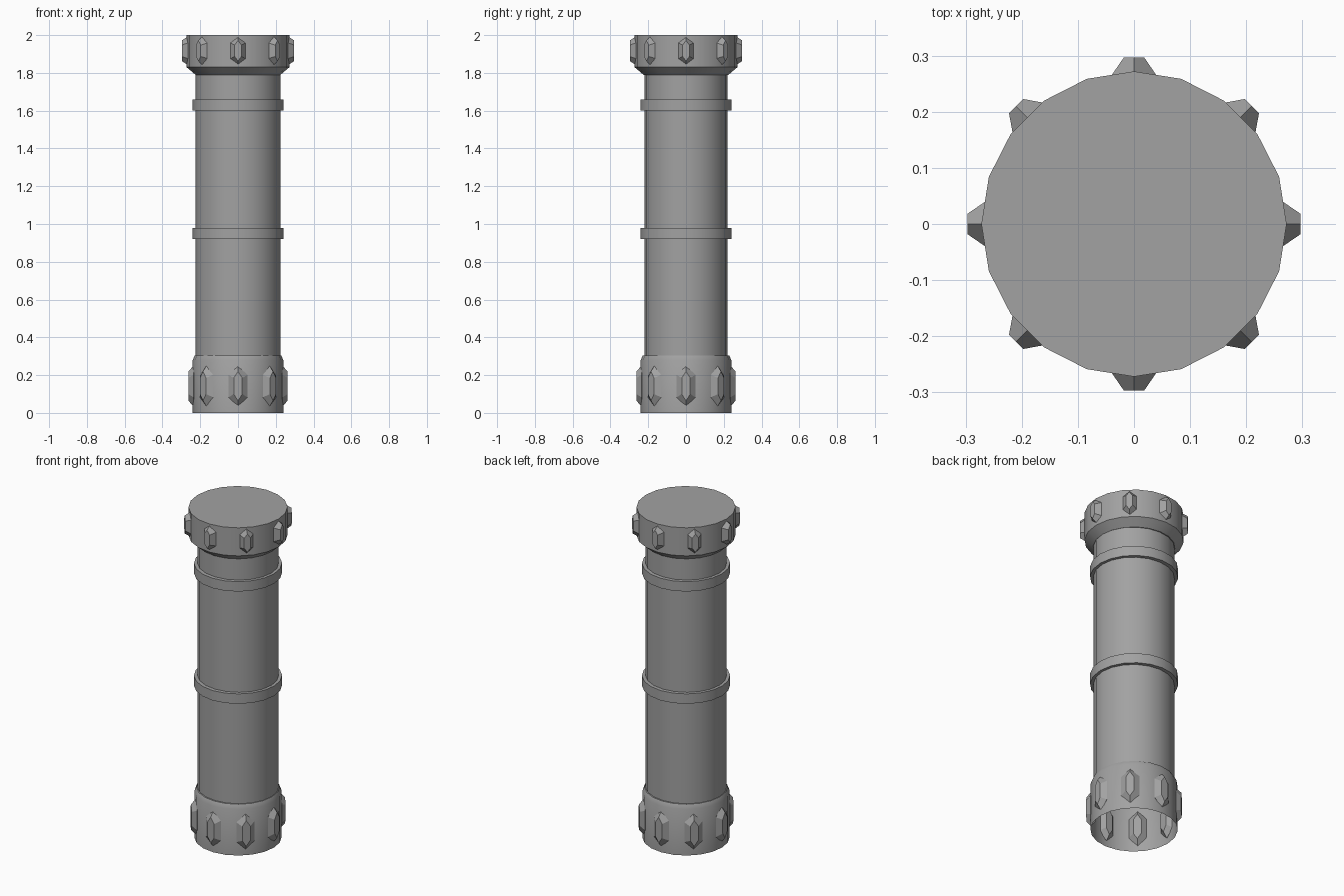
import bpy, bmesh, math
from mathutils import Matrix

cube = bpy.data.objects.get("Cube")
if cube:
    bpy.data.objects.remove(cube, do_unlink=True)

STONE = (0.36, 0.36, 0.36, 1)
SIDES = 20
mat = bpy.data.materials.new("grey stone")
mat.use_nodes = True
mat.diffuse_color = STONE
mat.node_tree.nodes["Principled BSDF"].inputs["Base Color"].default_value = STONE


def finish(name, bm, smooth=True):
    bmesh.ops.recalc_face_normals(bm, faces=bm.faces)
    mesh = bpy.data.meshes.new(name)
    bm.to_mesh(mesh)
    bm.free()
    mesh.materials.append(mat)
    obj = bpy.data.objects.new(name, mesh)
    bpy.context.collection.objects.link(obj)
    if smooth:
        bpy.ops.object.select_all(action="DESELECT")
        obj.select_set(True)
        bpy.context.view_layer.objects.active = obj
        bpy.ops.object.shade_smooth_by_angle(angle=math.radians(30))
    return obj


def lathe(name, profile, cap=False, closed=False, squash=1):
    """Turn (radius, height) points around z."""
    bm = bmesh.new()
    rings = []
    for r, z in profile:
        angles = [math.tau * i / SIDES for i in range(SIDES)]
        rings.append([bm.verts.new((r * math.cos(a), r * squash * math.sin(a), z))
                      for a in angles])
    pairs = list(zip(rings, rings[1:]))
    if closed:
        pairs.append((rings[-1], rings[0]))
    for low, high in pairs:
        for i in range(SIDES):
            j = (i + 1) % SIDES
            bm.faces.new((low[i], low[j], high[j], high[i]))
    if cap:
        bm.faces.new(rings[-1])
    return finish(name, bm)


def studs(name, radius, z, width, height, depth):
    """Eight cut gems set through the wall, faceted on both sides."""
    bm = bmesh.new()
    outline = [(0, 1), (1, 0.55), (1, -0.55), (0, -1), (-1, -0.55), (-1, 0.55)]
    for k in range(8):
        spin = Matrix.Rotation(math.tau * k / 8, 4, "Z")
        layers = []
        for offset, sx, sz in ((-depth, 0.45, 0.72), (0, 1, 1), (depth, 0.45, 0.72)):
            ring = [bm.verts.new((radius + offset, u * width * sx, z + v * height * sz))
                    for u, v in outline]
            layers.append(ring)
        for a, b in zip(layers, layers[1:]):
            for i in range(6):
                j = (i + 1) % 6
                bm.faces.new((a[i], a[j], b[j], b[i]))
        bm.faces.new(layers[0])
        bm.faces.new(layers[-1])
        bmesh.ops.transform(bm, matrix=spin, verts=[v for r in layers for v in r])
    return finish(name, bm, smooth=False)


# Shaft and hollow foot
lathe("shaft", [(0.225, 0.29), (0.225, 1.80)], squash=0.975)
lathe("foot", [(0.24, 0), (0.24, 0.28), (0.228, 0.305), (0.215, 0.305)])

# Raised bands
for label, z in (("lower", 0.92), ("upper", 1.60)):
    lathe(label + "_band", [(0.215, z), (0.242, z), (0.242, z + 0.06), (0.215, z + 0.06)],
          closed=True)

# Flared head with flat top
lathe("head", [(0.215, 1.79), (0.225, 1.79), (0.272, 1.83), (0.272, 2.0)], cap=True)

# Gem studs
studs("foot_studs", 0.236, 0.142, 0.05, 0.108, 0.026)
studs("head_studs", 0.265, 1.917, 0.04, 0.076, 0.032)
